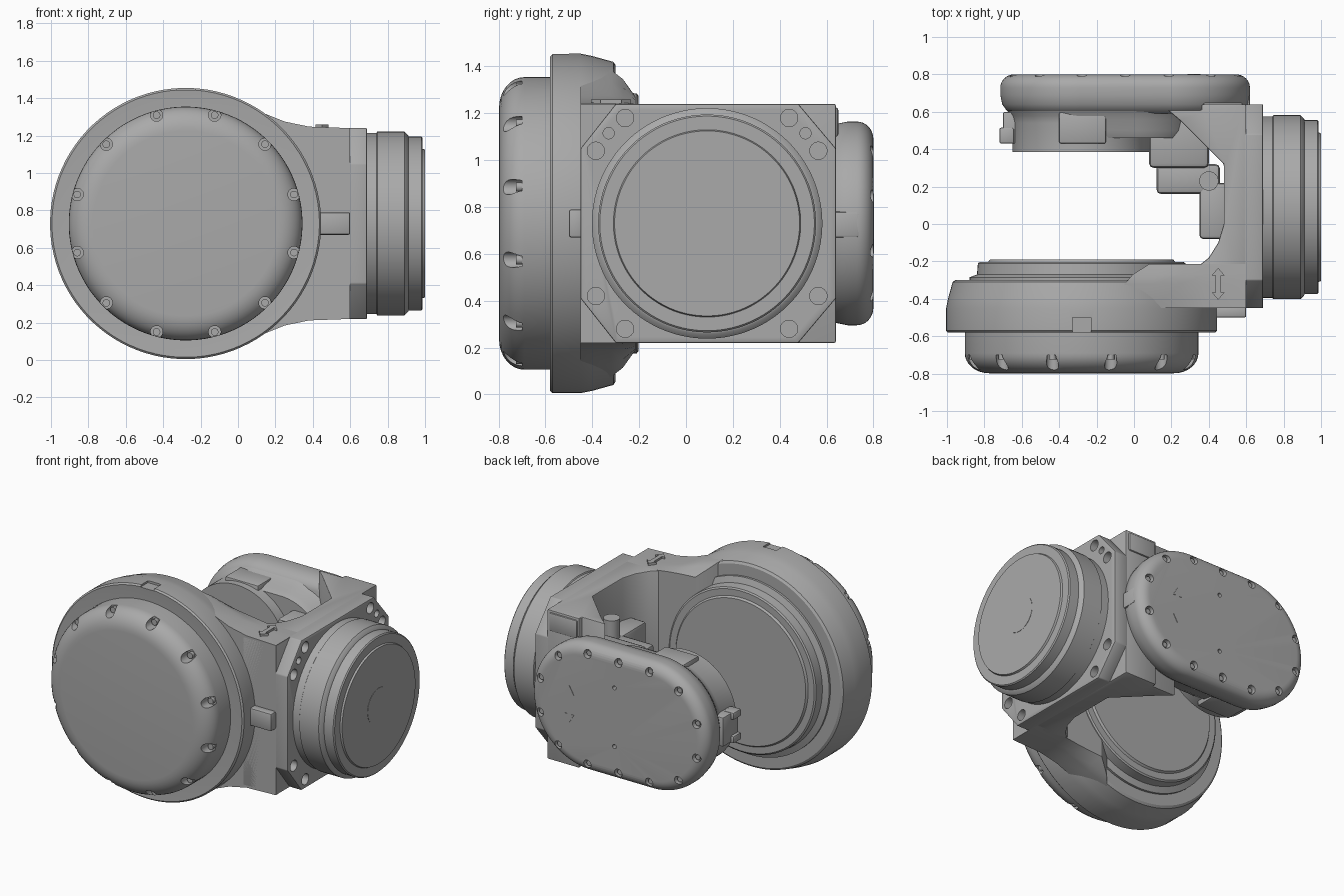
import bpy, bmesh, math
from mathutils import Vector

cube = bpy.data.objects.get("Cube")
if cube:
    bpy.data.objects.remove(cube, do_unlink=True)

grey = bpy.data.materials.new("machined grey")
grey.use_nodes = True
grey.diffuse_color = (0.4, 0.4, 0.4, 1)
grey.node_tree.nodes["Principled BSDF"].inputs["Base Color"].default_value = (0.4, 0.4, 0.4, 1)

MID = 0.73      # height of the shared axes
AX = -0.28      # x of the front and rear drums
FY = 0.09       # y of the side drum


def place(axis, u, v, d):
    return Vector({"X": (d, u, v), "Y": (u, d, v), "Z": (u, v, d)}[axis])


def add_loft(bm, axis, rings):
    """Bridge equal-sized outlines [(points, depth)] and cap both ends."""
    loops = [[bm.verts.new(place(axis, u, v, d)) for u, v in pts] for pts, d in rings]
    for a, b in zip(loops, loops[1:]):
        for i in range(len(a)):
            j = (i + 1) % len(a)
            bm.faces.new((a[i], a[j], b[j], b[i]))
    bm.faces.new(loops[0])
    bm.faces.new(loops[-1])


def finish(name, bm, bevel=0, cutter=None):
    bmesh.ops.recalc_face_normals(bm, faces=bm.faces)
    mesh = bpy.data.meshes.new(name)
    bm.to_mesh(mesh)
    bm.free()
    mesh.materials.append(grey)
    ob = bpy.data.objects.new(name, mesh)
    bpy.context.collection.objects.link(ob)
    bpy.ops.object.select_all(action="DESELECT")
    ob.select_set(True)
    bpy.context.view_layer.objects.active = ob
    if bevel:
        m = ob.modifiers.new("edge", "BEVEL")
        m.width, m.segments, m.limit_method = bevel, 2, "ANGLE"
        bpy.ops.object.modifier_apply(modifier=m.name)
    if cutter:
        m = ob.modifiers.new("cut", "BOOLEAN")
        m.object, m.operation, m.solver = cutter, "DIFFERENCE", "EXACT"
        bpy.ops.object.modifier_apply(modifier=m.name)
        bpy.data.objects.remove(cutter, do_unlink=True)
    bpy.ops.object.shade_smooth_by_angle(angle=math.radians(32))
    return ob


def stadium(u1, u2, v, r, n=96):
    """Circle, or capsule when u1 and u2 differ."""
    pts = []
    for i in range(n):
        a = 2 * math.pi * (i + 0.5) / n
        pts.append(((u2 if math.cos(a) > 0 else u1) + r * math.cos(a), v + r * math.sin(a)))
    return pts


def turned(name, axis, u1, u2, profile, cutter=None):
    bm = bmesh.new()
    add_loft(bm, axis, [(stadium(u1, u2, MID, r), d) for r, d in profile])
    return finish(name, bm, 0, cutter)


def prism(name, axis, pts, lo, hi, bevel=0.01, cutter=None):
    bm = bmesh.new()
    add_loft(bm, axis, [(pts, lo), (pts, hi)])
    return finish(name, bm, bevel, cutter)


def box(name, x, y, z, bevel=0.01):
    pts = [(x[0], y[0]), (x[1], y[0]), (x[1], y[1]), (x[0], y[1])]
    return prism(name, "Z", pts, z[0], z[1], bevel)


def pegs(name, axis, spots, lo, hi):
    """Many small cylinders in one mesh; spots are (u, v, radius)."""
    bm = bmesh.new()
    for u, v, r in spots:
        add_loft(bm, axis, [(stadium(u, u, v, r, 20), lo), (stadium(u, u, v, r, 20), hi)])
    return finish(name, bm)


def round_edge(r, d, radius, dx, steps=8):
    """Quarter round ending a profile, depth growing by dx."""
    return [(r - radius * (1 - math.cos(t)), d + dx * math.sin(t))
            for t in (math.pi / 2 * i / steps for i in range(steps + 1))]


# front joint ring with a small slot on its crown
slot = box("slot_cutter", (-0.33, -0.23), (-0.6, -0.5), (1.44, 1.5), 0)
turned("front_ring", "Y", AX, AX,
       [(0.6, -0.57), (0.715, -0.58), (0.725, -0.57), (0.725, -0.45), (0.715, -0.4),
        (0.69, -0.31), (0.675, -0.3), (0.54, -0.3)], slot)

# front cap with screw pockets
ring12 = [math.radians(15 + 30 * k) for k in range(12)]
spots = [(AX + 0.6 * math.cos(a), MID + 0.6 * math.sin(a)) for a in ring12]
pockets = pegs("pocket_cutter", "Y", [(*s, 0.033) for s in spots], -0.9, -0.7)
turned("front_cap", "Y", AX, AX,
       [(0.625, -0.56)] + round_edge(0.625, -0.69, 0.13, -0.108), pockets)
pegs("front_cap_screws", "Y", [(*s, 0.02) for s in spots], -0.68, -0.725)

# stepped output disc on the inner side
turned("inner_disc", "Y", AX, AX,
       [(0.6, -0.4), (0.6, -0.285), (0.56, -0.27), (0.555, -0.21), (0.545, -0.203),
        (0.5, -0.203), (0.49, -0.19)])


# arm blending the ring into the side flange
def arm_outline(top):
    return top + [(x, 2 * MID - z) for x, z in reversed(top)]


outer = arm_outline([(-0.05, 1.385), (0.1, 1.335), (0.25, 1.275), (0.38, 1.248), (0.6, 1.24)])
inner = arm_outline([(0.08, 1.27), (0.17, 1.265), (0.27, 1.255), (0.38, 1.24), (0.6, 1.24)])
middle = [((2 * a + b) / 3, (2 * c + d) / 3) for (a, c), (b, d) in zip(outer, inner)]
bm = bmesh.new()
add_loft(bm, "Y", [(outer, -0.45), (outer, -0.32), (middle, -0.27), (inner, -0.215)])
finish("front_arm", bm)

# side wall with a diagonal rear gusset
prism("side_wall", "Z",
      [(0.6, -0.45), (0.6, 0.64), (0.36, 0.64), (0.36, 0.61), (0.18, 0.61), (0.25, 0.55),
       (0.48, 0.32), (0.48, 0.0), (0.45, -0.1), (0.4, -0.18), (0.35, -0.22), (0.35, -0.45)],
      0.22, 1.24, 0.008)
box("front_rib", (0.43, 0.6), (-0.5, -0.44), (0.67, 0.79))
box("rear_rib", (0.5, 0.62), (0.6, 0.74), (0.67, 0.78))
box("wall_step", (0.37, 0.58), (0.54, 0.65), (1.1, 1.225))

# octagonal flange with drilled corners
holes = []
for s in (-1, 1):
    for t in (-1, 1):
        holes += [(FY + s * 0.35, MID + t * 0.45, 0.037), (FY + s * 0.475, MID + t * 0.31, 0.037)]
    holes.append((FY + s * 0.42, MID + 0.385, 0.024))
drill = pegs("drill_cutter", "X", holes, 0.64, 0.75)
oct_pts = [(-0.45, 0.41), (-0.3, 0.22), (0.48, 0.22), (0.64, 0.41),
           (0.64, 1.05), (0.48, 1.24), (-0.3, 1.24), (-0.45, 1.05)]
prism("side_flange", "X", oct_pts, 0.59, 0.69, 0.006, drill)

# side drum
turned("side_drum", "X", FY, FY,
       [(0.485, 0.67), (0.485, 0.74), (0.492, 0.745), (0.492, 0.89), (0.472, 0.91), (0.465, 0.912),
        (0.465, 0.98), (0.458, 0.987), (0.4, 0.987), (0.395, 0.999)])
turned("side_drum_hub", "X", FY, FY, [(0.122, 0.99), (0.122, 1.001)])

# rear capsule cover with screws
UC = 0.185
rear = []
for k in range(6):
    a = math.radians(-90 + 36 * k)
    rear += [(UC + 0.375 * math.cos(a), MID + 0.375 * math.sin(a)),
             (AX - 0.375 * math.cos(a), MID + 0.375 * math.sin(a))]
rear += [((AX + UC) / 2, MID + s * 0.375) for s in (-1, 1)]
dots = [(-0.02, MID + s * 0.2, 0.014) for s in (-1, 1)]
pockets = pegs("rear_cutter", "Y", [(*s, 0.028) for s in rear] + dots, 0.765, 0.9)
turned("rear_cover", "Y", AX, UC,
       [(0.37, 0.59), (0.4, 0.605), (0.425, 0.64), (0.435, 0.69)]
       + round_edge(0.435, 0.73, 0.075, 0.07), pockets)
pegs("rear_cover_screws", "Y", [(*s, 0.017) for s in rear], 0.75, 0.782)

# rear drum, its neck and details
turned("rear_drum", "Y", AX, AX,
       [(0.33, 0.385), (0.37, 0.385), (0.37, 0.54), (0.38, 0.58), (0.4, 0.61)])
turned("rear_neck", "Y", AX, 0.0, [(0.34, 0.46), (0.36, 0.5), (0.37, 0.56), (0.4, 0.61)])
for s in (-1, 1):
    z = MID + s * 0.33
    box("rear_drum_pad", (-0.4, -0.15), (0.43, 0.6), (z - 0.05, z + 0.05))
    box("rear_tab_prong", (-0.72, -0.64), (0.43, 0.515), (MID + s * 0.08 - 0.025, MID + s * 0.08 + 0.025))
box("rear_tab", (-0.7, -0.6), (0.43, 0.6), (MID - 0.1, MID + 0.1))

# cable connector blocks between wall and rear drum
box("connector_upper", (0.08, 0.4), (0.3, 0.6), (0.45, 1.0), 0.025)
box("connector_lower", (0.12, 0.46), (0.16, 0.32), (0.5, 0.95), 0.025)
box("connector_side", (0.35, 0.5), (-0.08, 0.22), (0.5, 0.95), 0.02)
pegs("connector_plug", "Z", [(0.4, 0.23, 0.052)], 0.6, 1.08)

# raised direction arrows
half = [(0.0, 0.085), (0.035, 0.045), (0.014, 0.045)]
arrow = ([(x, y) for x, y in half] + [(x, -y) for x, y in reversed(half)]
         + [(-x, -y) for x, y in half[1:]] + [(-x, y) for x, y in reversed(half[1:])])
prism("arm_arrow", "Z", [(0.45 + x, -0.32 + y) for x, y in arrow], 1.235, 1.26, 0)
prism("cover_arrow", "Y", [(0.32 + x, MID + 1.5 * y) for x, y in arrow], 0.79, 0.803, 0)
